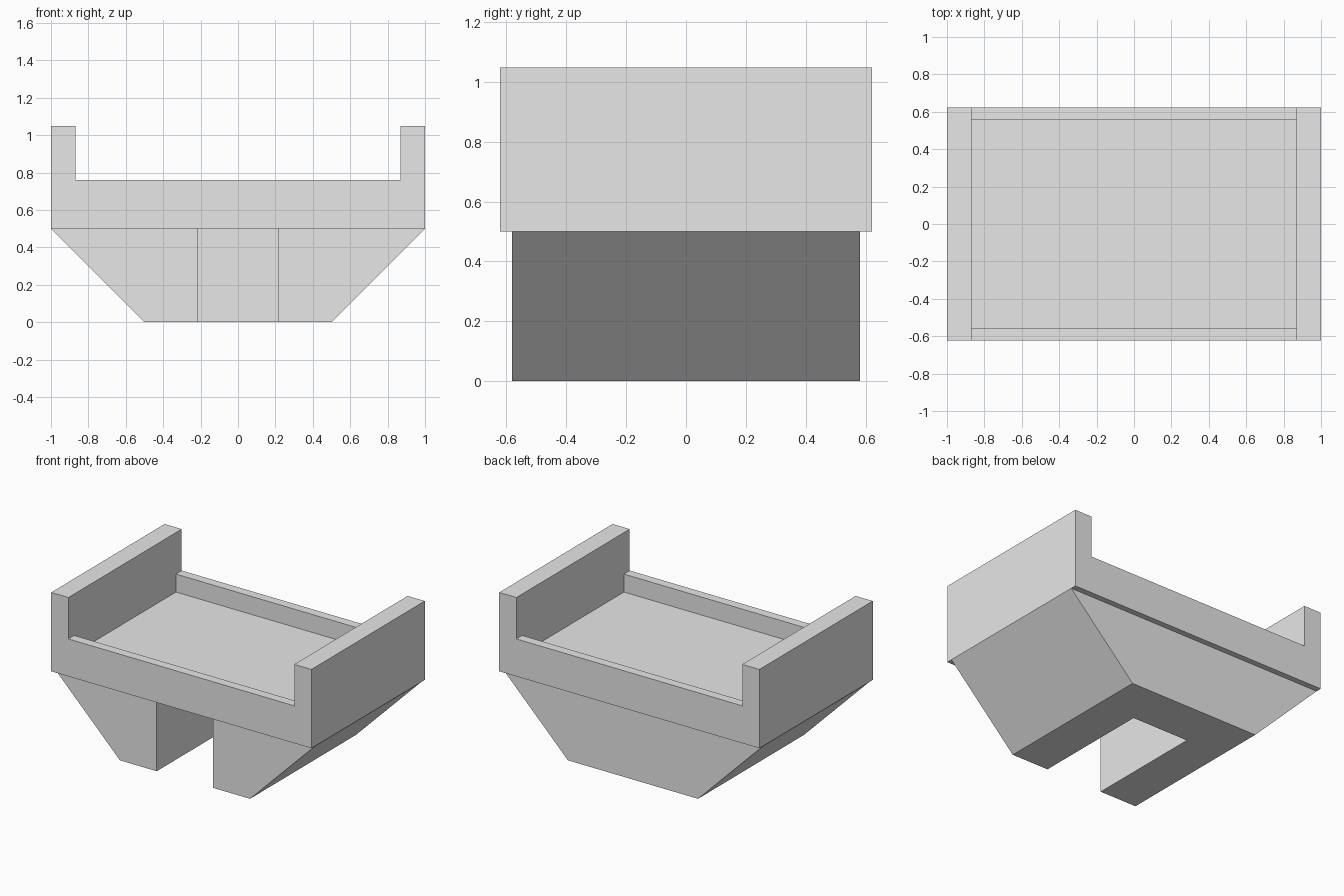
import bpy, bmesh

if "Cube" in bpy.data.objects:
    bpy.data.objects.remove(bpy.data.objects["Cube"])

grey = bpy.data.materials.new("light grey")
grey.diffuse_color = (0.8, 0.8, 0.8, 1)
grey.use_nodes = True
grey.node_tree.nodes["Principled BSDF"].inputs["Base Color"].default_value = grey.diffuse_color


def prism(name, outline, axis, lo, hi):
    """Extrude a closed 2D outline along y (points are x,z) or z (points are x,y)."""
    bm = bmesh.new()
    place = (lambda u, v: (u, lo, v)) if axis == 'y' else (lambda u, v: (u, v, lo))
    face = bm.faces.new([bm.verts.new(place(u, v)) for u, v in outline])
    side = bmesh.ops.extrude_face_region(bm, geom=[face])
    moved = [g for g in side['geom'] if isinstance(g, bmesh.types.BMVert)]
    shift = (0, hi - lo, 0) if axis == 'y' else (0, 0, hi - lo)
    bmesh.ops.translate(bm, verts=moved, vec=shift)
    bmesh.ops.recalc_face_normals(bm, faces=bm.faces)
    mesh = bpy.data.meshes.new(name)
    bm.to_mesh(mesh)
    bm.free()
    mesh.materials.append(grey)
    obj = bpy.data.objects.new(name, mesh)
    bpy.context.collection.objects.link(obj)
    return obj


def cut(obj, name, outline, axis, lo, hi):
    """Subtract a hidden prism from an object."""
    cutter = prism(name, outline, axis, lo, hi)
    cutter.hide_render = True
    cutter.hide_set(True)
    mod = obj.modifiers.new(name, 'BOOLEAN')
    mod.operation = 'DIFFERENCE'
    mod.solver = 'EXACT'
    mod.object = cutter


def rect(x, y0, y1):
    return [(-x, y0), (x, y0), (x, y1), (-x, y1)]


# Tray: U-shaped profile with high ends, hollowed to leave low front and back lips
END, DEPTH = 0.868, 0.622
tray = prism("tray", [(-1, 0.5), (1, 0.5), (1, 1.048), (END, 1.048), (END, 0.76),
                      (-END, 0.76), (-END, 1.048), (-1, 1.048)], 'y', -DEPTH, DEPTH)
cut(tray, "tray_hollow_cutter", rect(END, -0.558, 0.558), 'z', 0.635, 1.2)

# Base: tapered block with a slot open to the front and bottom
base = prism("tapered_base", [(-0.5, 0), (0.5, 0), (1, 0.5), (-1, 0.5)], 'y', -0.582, 0.582)
cut(base, "base_slot_cutter", rect(0.217, -0.8, 0.255), 'z', -0.2, 0.7)
